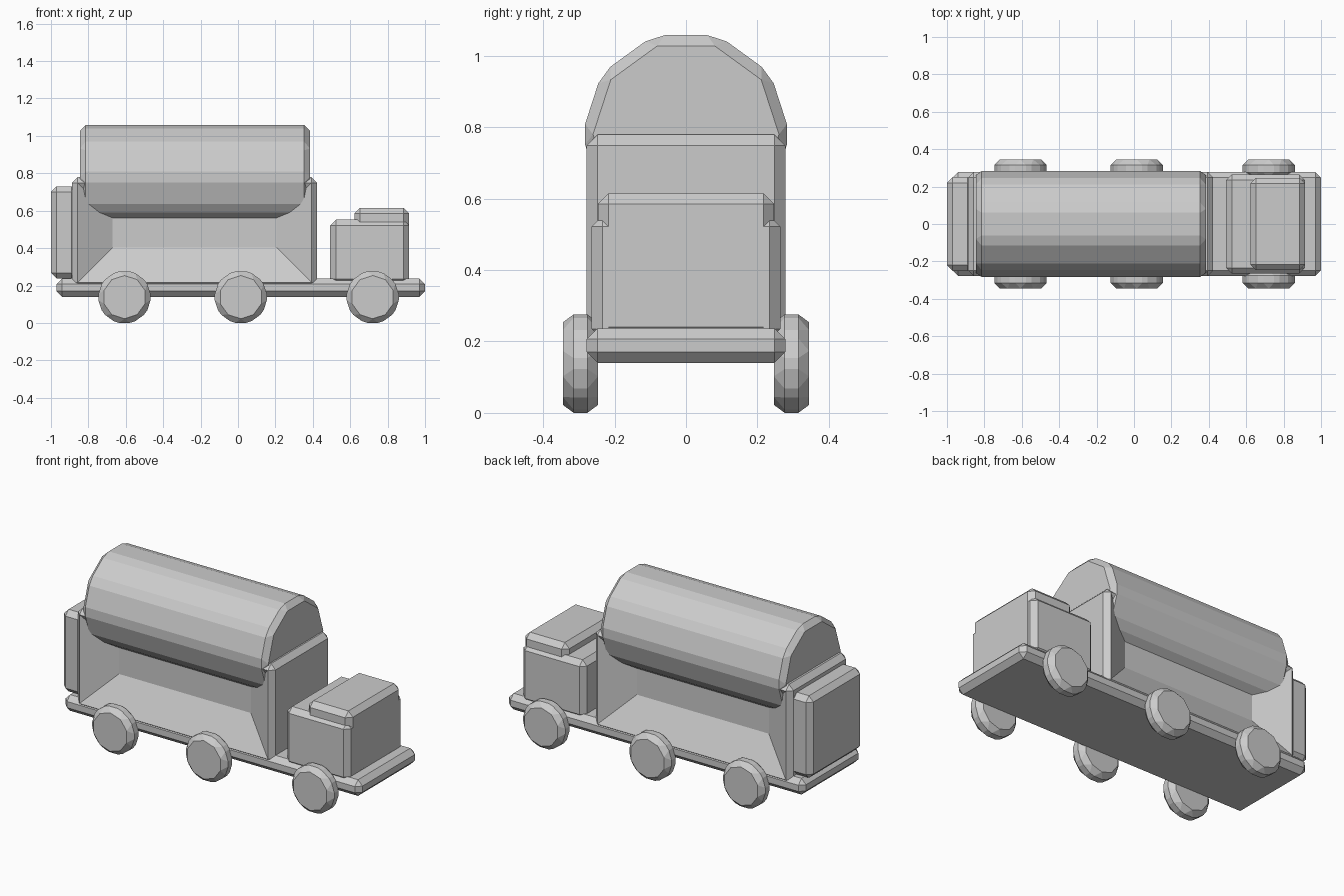
import bpy, bmesh, math
from mathutils import Matrix, Vector

if "Cube" in bpy.data.objects:
    bpy.data.objects.remove(bpy.data.objects["Cube"])

grey = bpy.data.materials.new("light grey")
grey.diffuse_color = (0.6, 0.6, 0.6, 1)
grey.use_nodes = True
grey.node_tree.nodes["Principled BSDF"].inputs["Base Color"].default_value = grey.diffuse_color


def chamfer(bm, width):
    bmesh.ops.bevel(bm, geom=bm.edges[:], offset=width, segments=1,
                    affect='EDGES', clamp_overlap=True)
    bm.normal_update()


def finish(bm, name):
    mesh = bpy.data.meshes.new(name)
    bmesh.ops.recalc_face_normals(bm, faces=bm.faces[:])
    bm.to_mesh(mesh)
    bm.free()
    mesh.materials.append(grey)
    obj = bpy.data.objects.new(name, mesh)
    bpy.context.collection.objects.link(obj)
    return obj


def box(x0, x1, half_y, z0, z1, width=0.03):
    bm = bmesh.new()
    bmesh.ops.create_cube(bm, size=1)
    centre = Vector(((x0 + x1) / 2, 0, (z0 + z1) / 2))
    size = Vector((x1 - x0, 2 * half_y, z1 - z0, 1))
    bmesh.ops.transform(bm, matrix=Matrix.Translation(centre) @ Matrix.Diagonal(size),
                        verts=bm.verts[:])
    chamfer(bm, width)
    return bm


def prism(axis, radius, lo, hi, offset, phase, width=0.03):
    """Chamfered ten-sided prism along x or y; phase turns it from vertex-up."""
    bm = bmesh.new()
    ring = []
    for i in range(10):
        a = phase + i * math.tau / 10
        u, z = radius * math.sin(a), radius * math.cos(a)
        p = Vector((lo, u, z)) if axis == 'x' else Vector((u, lo, z))
        ring.append(bm.verts.new(p + Vector(offset)))
    cap = bm.faces.new(ring)
    ext = bmesh.ops.extrude_face_region(bm, geom=[cap], use_keep_orig=True)
    step = Vector((hi - lo, 0, 0)) if axis == 'x' else Vector((0, hi - lo, 0))
    bmesh.ops.translate(bm, vec=step,
                        verts=[g for g in ext['geom'] if isinstance(g, bmesh.types.BMVert)])
    bmesh.ops.recalc_face_normals(bm, faces=bm.faces[:])
    chamfer(bm, width)
    return bm


# Flat chassis
finish(box(-0.97, 1.0, 0.278, 0.14, 0.237), "chassis")

# Hopper body with tapered recesses in both long sides
bm = box(-0.887, 0.423, 0.278, 0.187, 0.779)
sides = [f for f in bm.faces if abs(f.normal.y) > 0.99]
inset = 0.187
for face in sides:
    sign = 1 if face.normal.y > 0 else -1
    centre = face.calc_center_median()
    bmesh.ops.inset_individual(bm, faces=[face], thickness=0.01, depth=0)
    # slide the inner panel corners inwards, then push the panel in
    corners = [Vector((-0.857, 0, 0.217)), Vector((0.393, 0, 0.749))]
    for v in face.verts:
        v.co.x = corners[0].x + inset if v.co.x < centre.x else corners[1].x - inset
        v.co.z = corners[0].z + inset if v.co.z < centre.z else corners[1].z - inset
        v.co.y = sign * 0.172
finish(bm, "hopper_body")

# Ten-sided tank lying on the body
finish(prism('x', 0.292, -0.845, 0.384, (0, 0, 0.78), math.pi / 10), "tank")

# Box at the rear end
finish(box(-1.0, -0.86, 0.25, 0.238, 0.73), "rear_box")

# Driver cab and its raised roof, flush at the outer end
finish(box(0.493, 0.914, 0.264, 0.205, 0.552), "cab")
finish(box(0.622, 0.9145, 0.247, 0.21, 0.615), "cab_roof")

# Three wheels on each side
for side, (lo, hi) in {"left": (0.246, 0.345), "right": (-0.345, -0.246)}.items():
    for i, x in enumerate((-0.607, 0.015, 0.72)):
        finish(prism('y', 0.147, lo, hi, (x, 0, 0.138), 0), f"wheel_{side}_{i + 1}")
